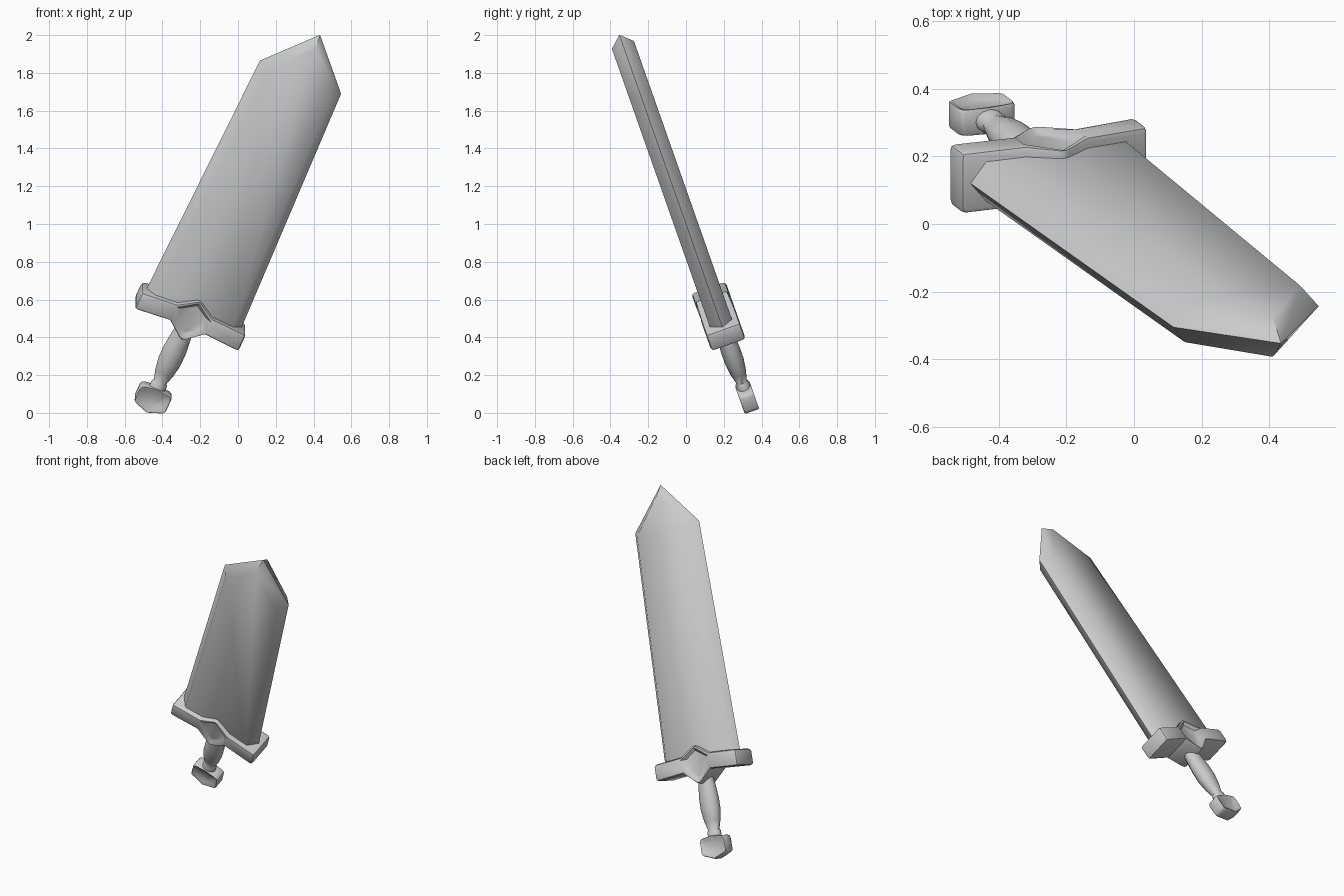
import bpy, bmesh
from math import radians, pi, cos, sin
from mathutils import Matrix

if "Cube" in bpy.data.objects:
    bpy.data.objects.remove(bpy.data.objects["Cube"])

# Sword is modelled upright (x = width, y = thickness, z = length), then leaned
LEAN = (Matrix.Translation((0, 0, 1))
        @ Matrix.Rotation(radians(19.4), 4, 'X')
        @ Matrix.Rotation(radians(23.5), 4, 'Y')
        @ Matrix.Translation((-0.025, 0, 0)))


def finish(bm, name, bevel=0, smooth=40):
    bmesh.ops.recalc_face_normals(bm, faces=bm.faces)
    bm.transform(LEAN)
    mesh = bpy.data.meshes.new(name)
    bm.to_mesh(mesh)
    bm.free()
    ob = bpy.data.objects.new(name, mesh)
    bpy.context.collection.objects.link(ob)
    bpy.ops.object.select_all(action='DESELECT')
    ob.select_set(True)
    bpy.context.view_layer.objects.active = ob
    if bevel:
        mod = ob.modifiers.new("bevel", 'BEVEL')
        mod.width, mod.segments = bevel, 2
        mod.limit_method, mod.angle_limit = 'ANGLE', radians(46)
        bpy.ops.object.modifier_apply(modifier=mod.name)
    bpy.ops.object.shade_smooth_by_angle(angle=radians(smooth))
    return ob


def loft(bm, rings, cap=True):
    """Skin closed rings of points with quads."""
    vs = [[bm.verts.new(p) for p in r] for r in rings]
    n = len(vs[0])
    for a, b in zip(vs, vs[1:]):
        for i in range(n):
            j = (i + 1) % n
            bm.faces.new((a[i], a[j], b[j], b[i]))
    if cap:
        bm.faces.new(vs[0])
        bm.faces.new(vs[-1])


def recessed_slab(name, columns, half, panel, inset, depth, bevel):
    """Slab from (x, low, high) columns with a sunken panel front and back."""
    bm = bmesh.new()
    loft(bm, [[(x, -half, lo), (x, half, lo), (x, half, hi), (x, -half, hi)]
              for x, lo, hi in columns])
    bmesh.ops.recalc_face_normals(bm, faces=bm.faces)
    for side in (-1, 1):
        faces = [f for f in bm.faces if f.normal.y * side > 0.9
                 and abs(f.calc_center_median().x) < panel]
        bmesh.ops.inset_region(bm, faces=faces, thickness=inset, depth=-depth)
    return finish(bm, name, bevel)


# Blade: sharp outline with bevelled flats on both sides
def outline(base, shoulder, shoulder_z, tip_z, y):
    return [(-base, y, -0.56), (-shoulder, y, shoulder_z), (0, y, tip_z),
            (shoulder, y, shoulder_z), (base, y, -0.56)]


bm = bmesh.new()
loft(bm, [outline(0.226, 0.186, 0.862, 1.085, -0.062),
          outline(0.275, 0.234, 0.888, 1.147, 0),
          outline(0.226, 0.186, 0.862, 1.085, 0.062)])
finish(bm, "blade", smooth=60)

# Cross guard: flared bar with a sunken diamond in the middle
recessed_slab("guard",
              [(-0.3, -0.628, -0.525), (-0.1, -0.612, -0.512), (0, -0.695, -0.45),
               (0.1, -0.612, -0.512), (0.3, -0.628, -0.525)],
              0.096, 0.09, 0.034, 0.025, 0.018)

# Pommel: house-shaped block with sunken panels
recessed_slab("pommel",
              [(-0.09, -1.12, -1.02), (0, -1.153, -1.008), (0.09, -1.12, -1.02)],
              0.048, 0.09, 0.03, 0.018, 0.016)

# Grip: swelling oval handle with a narrow collar at the pommel
bm = bmesh.new()
profile = [(-1.03, 0.044), (-0.985, 0.044), (-0.975, 0.036), (-0.92, 0.052),
           (-0.85, 0.063), (-0.78, 0.063), (-0.71, 0.056), (-0.63, 0.046)]
loft(bm, [[(r * cos(i * pi / 6), 0.82 * r * sin(i * pi / 6), z) for i in range(12)]
          for z, r in profile])
finish(bm, "grip", smooth=50)
